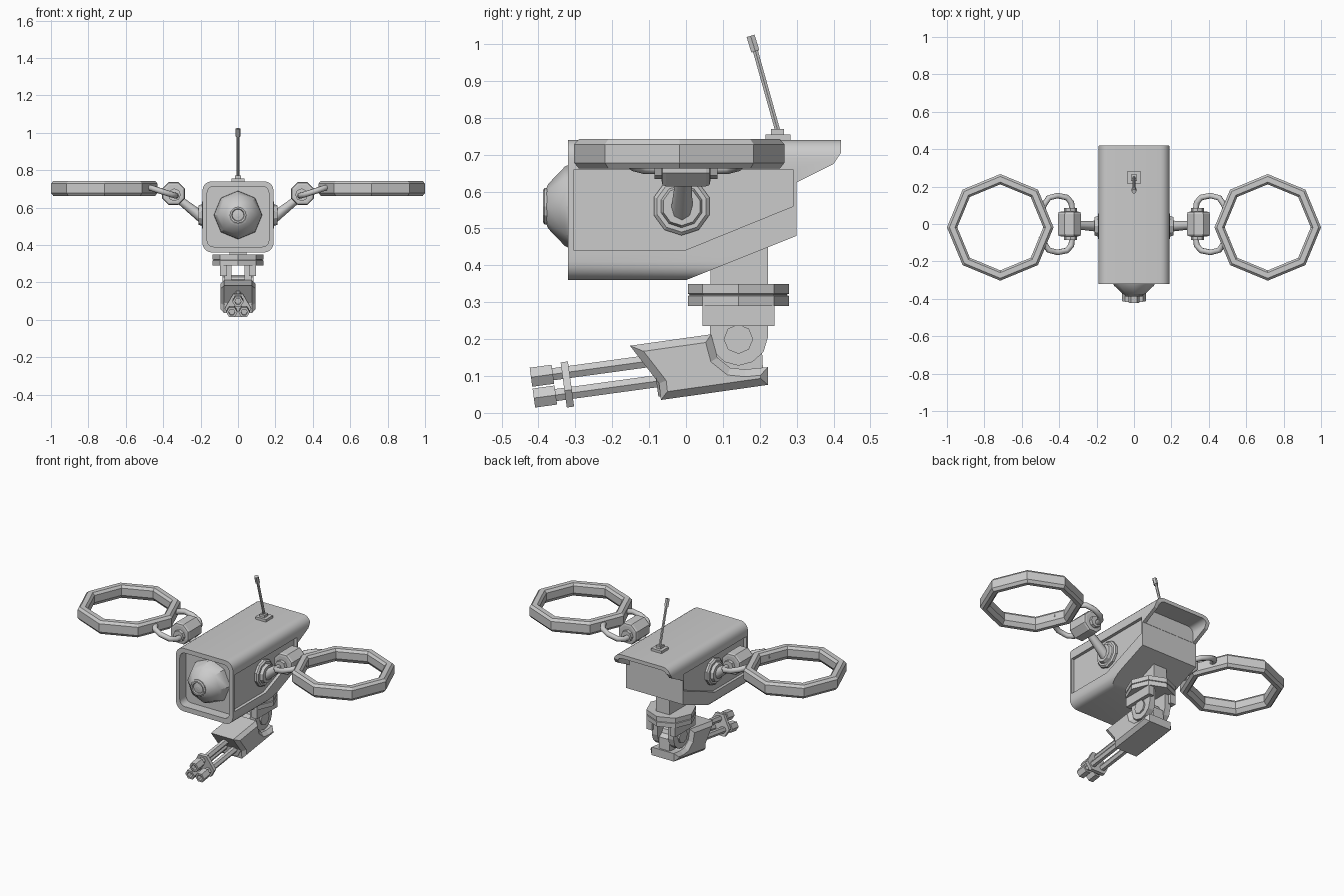
import bpy, bmesh, math
from mathutils import Vector, Matrix

if "Cube" in bpy.data.objects:
    bpy.data.objects.remove(bpy.data.objects["Cube"])


def finish(name, bm, mirror=False, smooth=0):
    bmesh.ops.recalc_face_normals(bm, faces=bm.faces)
    me = bpy.data.meshes.new(name)
    bm.to_mesh(me)
    bm.free()
    ob = bpy.data.objects.new(name, me)
    bpy.context.collection.objects.link(ob)
    if mirror:
        ob.modifiers.new("mirror", 'MIRROR')
    if smooth:
        shade(ob, smooth)
    return ob


def shade(ob, degrees):
    bpy.ops.object.select_all(action='DESELECT')
    ob.select_set(True)
    bpy.context.view_layer.objects.active = ob
    bpy.ops.object.shade_smooth_by_angle(angle=math.radians(degrees))


def prism(name, pts, axis, a, b, mirror=False, cap_bevel=0, matrix=None):
    """Extrude a 2D outline along an axis from a to b."""
    put = {'x': lambda p, t: (t, p[0], p[1]),
           'y': lambda p, t: (p[0], t, p[1]),
           'z': lambda p, t: (p[0], p[1], t)}[axis]
    bm = bmesh.new()
    lo = [bm.verts.new(put(p, a)) for p in pts]
    hi = [bm.verts.new(put(p, b)) for p in pts]
    caps = [bm.faces.new(lo), bm.faces.new(hi)]
    for i in range(len(pts)):
        j = (i + 1) % len(pts)
        bm.faces.new((lo[i], lo[j], hi[j], hi[i]))
    bmesh.ops.recalc_face_normals(bm, faces=bm.faces)
    if cap_bevel:
        edges = [e for f in caps for e in f.edges]
        bmesh.ops.bevel(bm, geom=edges, offset=cap_bevel, segments=1, affect='EDGES')
    if matrix:
        bm.transform(matrix)
    return finish(name, bm, mirror)


def box(name, x, y, z, mirror=False):
    return prism(name, [(x[0], y[0]), (x[1], y[0]), (x[1], y[1]), (x[0], y[1])],
                 'z', z[0], z[1], mirror)


def lathe(name, profile, matrix, n=8, closed=False, turn=0, mirror=False, smooth=0):
    """Spin (radius, height) points about local z, then place with matrix."""
    bm = bmesh.new()
    rings = []
    for r, h in profile:
        rings.append([bm.verts.new((r * math.cos(2 * math.pi * (i + turn) / n),
                                    r * math.sin(2 * math.pi * (i + turn) / n), h))
                      for i in range(n)])
    pairs = list(zip(rings, rings[1:]))
    if closed:
        pairs.append((rings[-1], rings[0]))
    else:
        bm.faces.new(rings[0])
        bm.faces.new(rings[-1])
    for u, v in pairs:
        for i in range(n):
            j = (i + 1) % n
            bm.faces.new((u[i], u[j], v[j], v[i]))
    bm.transform(matrix)
    return finish(name, bm, mirror, smooth)


def along(p, d):
    """Matrix at p whose local z points along d."""
    return Matrix.Translation(p) @ Vector(d).to_track_quat('Z', 'Y').to_matrix().to_4x4()


def rod(name, p, q, r1, r2=None, n=8, mirror=False, turn=0, smooth=0):
    d = Vector(q) - Vector(p)
    return lathe(name, [(r1, 0), (r2 or r1, d.length)], along(p, d), n,
                 mirror=mirror, turn=turn, smooth=smooth)


def round_rect(x, z0, z1, r, steps=5):
    pts = []
    for k, (cx, cz) in enumerate([(x - r, z1 - r), (r - x, z1 - r), (r - x, z0 + r), (x - r, z0 + r)]):
        for i in range(steps + 1):
            a = math.pi / 2 * (k + i / steps)
            pts.append((cx + r * math.cos(a), cz + r * math.sin(a)))
    return pts


def boolean(ob, cutter, operation):
    m = ob.modifiers.new("cut", 'BOOLEAN')
    m.object, m.operation, m.solver = cutter, operation, 'EXACT'
    bpy.context.view_layer.objects.active = ob
    bpy.ops.object.modifier_apply(modifier=m.name)
    bpy.data.objects.remove(cutter)


# Camera-like body: rounded tube trimmed to the side outline
body = prism("body_shell", round_rect(.19, .36, .74, .05), 'y', -.32, .45)
side = [(-.34, .30), (0, .30), (0, .36), (.30, .48), (.30, .625), (.40, .675),
        (.42, .705), (.42, .80), (-.34, .80)]
boolean(body, prism("trim", side, 'x', -.3, .3), 'INTERSECT')
# Front recess, hollow rear hood and sunken side panels
boolean(body, prism("recess", round_rect(.165, .39, .713, .035), 'y', -.4, -.26), 'DIFFERENCE')
boolean(body, prism("hood_hollow", round_rect(.168, .40, .718, .035), 'y', .301, .5), 'DIFFERENCE')
panel = [(-.304, .44), (-.005, .44), (.29, .56), (.29, .66), (-.304, .66)]
for s in (-1, 1):
    boolean(body, prism("panel_cut", panel, 'x', s * .172, s * .25), 'DIFFERENCE')
shade(body, 25)

# Eye dome and lens
lathe("eye_dome", [(.13, 0), (.128, .03), (.108, .078), (.06, .124), (.045, .13)],
      along((0, -.25, .56), (0, -1, 0)), 8, smooth=35)
lathe("eye_lens", [(.05, 0), (.05, .018), (.043, .023), (.034, .023), (.03, .012), (.01, .016)],
      along((0, -.365, .56), (0, -1, 0)), 12)

# Rotor arms, both sides
lathe("arm_hub", [(.079, 0), (.079, .02), (.07, .028), (.058, .028), (.052, .045), (.03, .045)],
      along((.165, -.012, .56), (1, 0, 0)), 10, turn=.5, mirror=True)
rod("rotor_arm", (.19, -.012, .545), (.33, -.005, .655), .03, .02, mirror=True, smooth=50)
lathe("arm_joint", [(.05, -.066), (.062, -.064), (.066, -.054), (.066, .054), (.062, .064), (.05, .066)],
      along((.345, 0, .675), (0, 1, 0)), 8, turn=.5, mirror=True)
rod("joint_pin", (.34, -.085, .668), (.34, .085, .668), .034, n=8, mirror=True)

# Bent fork tubes from joint to rotor ring
fork_path = [(.33, .06, .662), (.335, .115, .664), (.36, .142, .671), (.41, .152, .687),
             (.455, .14, .702), (.48, .105, .708), (.495, .065, .71)]
for s, tag in ((1, "back"), (-1, "front")):
    cu = bpy.data.curves.new("fork_" + tag, 'CURVE')
    cu.dimensions, cu.bevel_depth, cu.bevel_resolution, cu.use_fill_caps = '3D', .016, 2, True
    sp = cu.splines.new('POLY')
    sp.points.add(len(fork_path) - 1)
    for pt, (x, y, z) in zip(sp.points, fork_path):
        pt.co = (x, s * y, z, 1)
    ob = bpy.data.objects.new("rotor_fork_" + tag, cu)
    bpy.context.collection.objects.link(ob)
    bpy.ops.object.select_all(action='DESELECT')
    ob.select_set(True)
    bpy.context.view_layer.objects.active = ob
    bpy.ops.object.convert(target='MESH')
    bpy.context.object.modifiers.new("mirror", 'MIRROR')

# Octagonal rotor rings
lathe("rotor_ring", [(.272, .742), (.285, .728), (.285, .678), (.272, .662), (.248, .662),
                     (.230, .685), (.230, .728), (.242, .742)],
      Matrix.Translation((.715, -.018, 0)), 8, closed=True, mirror=True)

# Antenna on the roof
box("antenna_base", (-.035, .035), (.215, .283), (.735, .755))
box("antenna_foot", (-.016, .016), (.23, .265), (.755, .77))
rod("antenna_mast", (0, .25, .76), (0, .18, 1.01), .008, n=6)
rod("antenna_tip", (0, .188, .98), (0, .175, 1.022), .013, n=6)

# Neck and turntable
box("neck_post", (-.045, .045), (.067, .222), (.34, .47))
lathe("turntable", [(.137, .29), (.137, .317), (.132, .319), (.132, .321), (.137, .323), (.137, .35)],
      Matrix.Translation((0, .142, 0)), 8)

# Gun yoke: cheeks with rounded ends and outer brackets
cheek = [(.065, .30), (.065, .20), (.075, .165), (.105, .138), (.142, .128), (.18, .138),
         (.21, .165), (.222, .205), (.222, .30)]
prism("yoke_cheek", cheek, 'x', .035, .073, mirror=True)
box("yoke_bracket", (.06, .095), (.045, .24), (.235, .30), mirror=True)

# Gun housing, wide in front with a narrow tongue between the cheeks
front = [(-.152, .182), (.068, .213), (.085, .15), (.12, .122), (.16, .118), (.222, .124),
         (.222, .076), (-.068, .035), (-.073, .08)]
prism("gun_housing", front, 'x', -.094, .094, cap_bevel=.02)
rod("yoke_pivot", (-.082, .142, .2), (.082, .142, .2), .04, n=8)
prism("gun_tongue", [(.04, .20), (.15, .225), (.205, .19), (.21, .09), (.04, .08)], 'x', -.036, .036)

# Three-barrel cluster tilted down to the front
tilt = math.radians(7.8)
aim = Vector((0, -math.cos(tilt), -math.sin(tilt)))
up = Vector((0, -math.sin(tilt), math.cos(tilt)))
tip = Vector((0, -.415, .059))
for k, tag in enumerate(("top", "left", "right")):
    a = math.pi / 2 + k * math.tau / 3
    off = Vector((math.cos(a) * .038, 0, 0)) + up * math.sin(a) * .038
    rod("barrel_" + tag, tip + off - aim * .36, tip + off - aim * .05, .019, n=6)
    lathe("muzzle_" + tag, [(.017, .035), (.017, .06), (.03, .06), (.03, 0), (.017, 0), (.017, .03)],
          along(tip + off - aim * .06, aim), 6)

# Rounded-triangle barrel clamps
for tag, dist, size, thick in (("front", .085, .072, .02), ("rear", .335, .078, .026)):
    outline = []
    for k in range(3):
        for d in (-.38, .38):
            a = math.pi / 2 + k * math.tau / 3 + d
            outline.append((size * math.cos(a), size * math.sin(a)))
    frame = Matrix.Translation(tip - aim * dist) @ Matrix.Rotation(tilt, 4, 'X')
    prism("barrel_clamp_" + tag, outline, 'y', 0, thick, matrix=frame)
